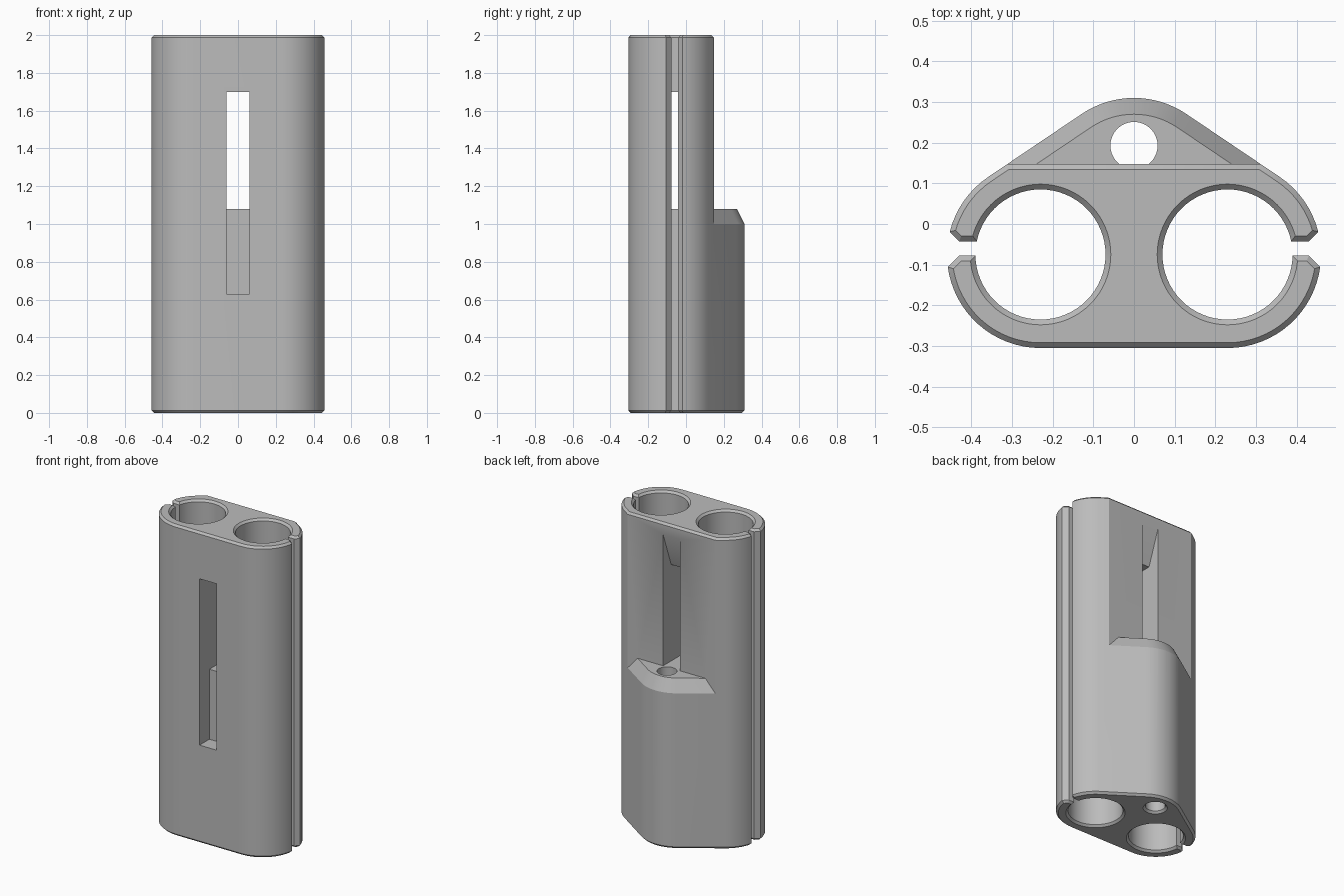
import bpy, bmesh
from math import sin, cos, radians, atan2, degrees

cube = bpy.data.objects.get("Cube")
if cube:
    bpy.data.objects.remove(cube)

HEIGHT, BEVEL, FLARE = 2.0, 0.013, 0.023
BORE_X, BORE_Y, BACK_Y, SHELF_Z = 0.23, -0.075, 0.08, 1.08
WALL_Y = 0.147  # flat back of the upper half

grey = bpy.data.materials.new("plain grey")
grey.use_nodes = True
colour = (0.5, 0.5, 0.5, 1)
grey.diffuse_color = colour
grey.node_tree.nodes["Principled BSDF"].inputs["Base Color"].default_value = colour


def loft(name, rings):
    """Closed solid through matching rings of 3D points."""
    bm = bmesh.new()
    rows = [[bm.verts.new(p) for p in ring] for ring in rings]
    n = len(rows[0])
    for a, b in zip(rows, rows[1:]):
        for i in range(n):
            j = (i + 1) % n
            bm.faces.new((a[i], a[j], b[j], b[i]))
    bm.faces.new(rows[0][::-1])
    bm.faces.new(rows[-1])
    bmesh.ops.recalc_face_normals(bm, faces=bm.faces)
    mesh = bpy.data.meshes.new(name)
    bm.to_mesh(mesh)
    bm.free()
    mesh.materials.append(grey)
    obj = bpy.data.objects.new(name, mesh)
    bpy.context.collection.objects.link(obj)
    return obj


def cut(target, cutter):
    """Subtract the cutter from the target and discard it."""
    mod = target.modifiers.new("cut", 'BOOLEAN')
    mod.operation, mod.solver, mod.object = 'DIFFERENCE', 'EXACT', cutter
    bpy.ops.object.select_all(action='DESELECT')
    bpy.context.view_layer.objects.active = target
    target.select_set(True)
    bpy.ops.object.modifier_apply(modifier=mod.name)
    bpy.data.objects.remove(cutter)


def arc(cx, cy, r, start, end, steps):
    angles = [radians(start + (end - start) * i / steps) for i in range(steps + 1)]
    return [(cx + r * cos(a), cy + r * sin(a)) for a in angles]


def outline(r, z):
    """Rounded triangle wrapped round three equal circles."""
    tilt = degrees(atan2(BORE_X, BACK_Y - BORE_Y))
    pts = (arc(BORE_X, BORE_Y, r, -90, tilt, 28)
           + arc(0, BACK_Y, r, tilt, 180 - tilt, 16)
           + arc(-BORE_X, BORE_Y, r, 180 - tilt, 270, 28))
    return [(x, y, z) for x, y in pts]


def side_prism(name, profile, half):
    """Extrude a (y, z) profile across x."""
    return loft(name, [[(x, y, z) for y, z in profile] for x in (-half, half)])


def round_cutter(name, x, y, levels):
    return loft(name, [[(px, py, z) for px, py in arc(x, y, r, 0, 354.375, 63)]
                       for z, r in levels])


# Body with bevelled ends
R = 0.23
body = loft("holder_body", [outline(R - BEVEL, 0), outline(R, BEVEL),
                            outline(R, HEIGHT - BEVEL), outline(R - BEVEL, HEIGHT)])

# Flat upper back, leaving a sloped shoulder on the lower hump
back = side_prism("back_cutter", [(WALL_Y, 0.9), (WALL_Y, HEIGHT - BEVEL),
                                  (WALL_Y - 0.033, HEIGHT + 0.02),
                                  (0.6, HEIGHT + 0.02), (0.6, 0.9)], 0.6)
cut(back, loft("shoulder", [outline(R + 0.06, 0.88), outline(R - 0.04, SHELF_Z)]))
cut(body, back)

# Central slot: shallow recess below, open above with a sloped ceiling at the back
cut(body, side_prism("slot_cutter", [(-0.5, 0.63), (-0.205, 0.63), (-0.205, SHELF_Z),
                                     (0.3, SHELF_Z), (0.3, 1.947), (0.155, 1.947),
                                     (0.065, 1.7), (-0.5, 1.7)], 0.06))

# Two large bores and their open side slits
ends = [(-0.01, FLARE), (BEVEL, 0), (HEIGHT - BEVEL, 0), (HEIGHT + 0.01, FLARE)]
for side in (-1, 1):
    cut(body, round_cutter("bore_cutter", side * BORE_X, BORE_Y,
                           [(z, 0.16 + d) for z, d in ends]))
    rings = []
    for z, d in ends:
        upper = [(0.3, 0.0175 + d), (0.43 - 0.414 * d, 0.0175 + d),
                 (0.52, 0.1075 + 1.414 * d)]
        ring = upper + [(x, -y) for x, y in reversed(upper)]
        rings.append([(side * x, y - 0.06, z) for x, y in ring])
    cut(body, loft("slit_cutter", rings))

# Opening from the slot into both bores
cut(body, side_prism("web_cutter", [(-0.1, SHELF_Z), (-0.035, SHELF_Z),
                                    (-0.035, 1.7), (-0.1, 1.7)], 0.09))

# Small hole up through the hump
cut(body, round_cutter("hole_cutter", 0, 0.193,
                       [(-0.01, 0.058 + FLARE), (BEVEL, 0.058), (1.2, 0.058)]))

bpy.ops.object.select_all(action='DESELECT')
body.select_set(True)
bpy.context.view_layer.objects.active = body
bpy.ops.object.shade_smooth_by_angle(angle=radians(25))
